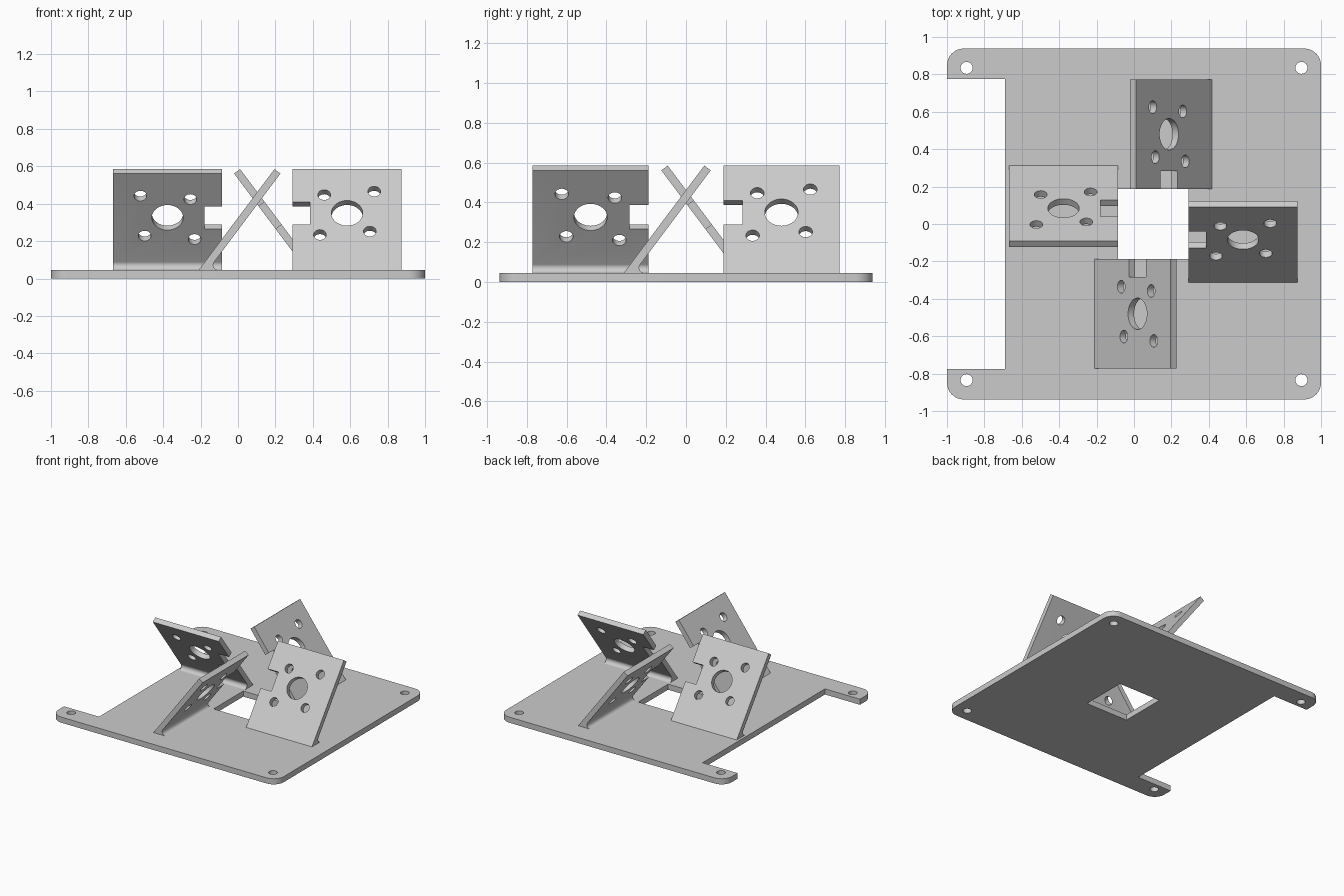
import bpy, bmesh
from math import cos, sin, tan, atan2, pi
from mathutils import Matrix, Vector

if "Cube" in bpy.data.objects:
    bpy.data.objects.remove(bpy.data.objects["Cube"])

T = 0.045                 # plate thickness
CX = 0.103                # centre of the four-fold panel arrangement
V0, V1 = 0.188, 0.772     # radial extent of the panels


def to_object(bm, name):
    bmesh.ops.recalc_face_normals(bm, faces=bm.faces)
    mesh = bpy.data.meshes.new(name)
    bm.to_mesh(mesh)
    bm.free()
    ob = bpy.data.objects.new(name, mesh)
    bpy.context.collection.objects.link(ob)
    return ob


def prism(points, direction, name):
    bm = bmesh.new()
    face = bm.faces.new([bm.verts.new(p) for p in points])
    out = bmesh.ops.extrude_face_region(bm, geom=[face])
    verts = [g for g in out["geom"] if isinstance(g, bmesh.types.BMVert)]
    bmesh.ops.translate(bm, verts=verts, vec=direction)
    return to_object(bm, name)


def add_cylinder(bm, x, y, r, m=Matrix(), depth=0.3):
    bmesh.ops.create_cone(bm, cap_ends=True, segments=40, radius1=r, radius2=r,
                          depth=depth, matrix=m @ Matrix.Translation((x, y, 0)))


def add_box(bm, x0, x1, y0, y1, m=Matrix(), depth=0.3):
    bmesh.ops.create_cube(bm, size=1, matrix=m
                          @ Matrix.Translation(((x0 + x1) / 2, (y0 + y1) / 2, 0))
                          @ Matrix.Diagonal((x1 - x0, y1 - y0, depth, 1)))


def cut(ob, bm):
    cutter = to_object(bm, "cutter")
    cutter.hide_render = True
    mod = ob.modifiers.new("cut", "BOOLEAN")
    mod.operation, mod.solver, mod.object = "DIFFERENCE", "EXACT", cutter
    select(ob)
    bpy.ops.object.modifier_apply(modifier=mod.name)
    bpy.data.objects.remove(cutter, do_unlink=True)
    select(ob)
    bpy.ops.object.shade_smooth_by_angle(angle=0.5)


def select(ob):
    bpy.ops.object.select_all(action="DESELECT")
    ob.select_set(True)
    bpy.context.view_layer.objects.active = ob


# Base plate: rounded outline with side notch, centre window and screw holes
R, HY = 0.09, 0.938
outline = []
for i, (sx, sy) in enumerate([(1, 1), (-1, 1), (-1, -1), (1, -1)]):
    for k in range(11):
        a = (i + k / 10) * pi / 2
        outline.append((sx * (1 - R) + R * cos(a), sy * (HY - R) + R * sin(a), 0))
plate = prism(outline, (0, 0, T), "base_plate")
bm = bmesh.new()
add_box(bm, -1.2, -0.69, -0.775, 0.775)
add_box(bm, CX - V0, CX + V0, -V0, V0)
for sx in (-1, 1):
    for sy in (-1, 1):
        add_cylinder(bm, sx * 0.895, sy * 0.835, 0.032)
cut(plate, bm)

# Slanted motor panel: side profile with a fillet under the overhang
foot = Vector((0, -0.313, T))
slope, normal = Vector((0, 0.6, 0.8)), Vector((0, -0.8, 0.6))
thick, length, d = 0.04, 0.675, 0.055
top = foot + slope * length
heel = foot + Vector((0, thick / 0.8, 0))
angle = atan2(0.8, 0.6)
r = d * tan(angle / 2)
profile = [foot, top, top - normal * thick]
for k in range(13):
    a = (pi / 2 + angle) + (3 * pi / 2 - pi / 2 - angle) * k / 12
    profile.append(heel + Vector((0, d + r * cos(a), r + r * sin(a))))
panel = prism([p + Vector((V0, 0, 0)) for p in profile], (V1 - V0, 0, 0), "motor_panel_1")

# Motor bore, four screw holes and the wire slot
frame = Matrix.Translation(foot) @ Matrix(((1, 0, 0, 0), (0, .6, -.8, 0),
                                           (0, .8, .6, 0), (0, 0, 0, 1)))
MX, MS = 0.48, 0.381
bm = bmesh.new()
add_cylinder(bm, MX, MS, 0.084, frame)
for dx, ds in ((-.122, .122), (.122, -.122), (.145, .145), (-.145, -.145)):
    add_cylinder(bm, MX + dx, MS + ds, 0.034, frame)
add_box(bm, 0.1, 0.283, MS - 0.075, MS + 0.075, frame)
cut(panel, bm)

# Four panels in a pinwheel around the window
for k in range(4):
    ob = panel if k == 0 else panel.copy()
    if k:
        ob.name = f"motor_panel_{k + 1}"
        bpy.context.collection.objects.link(ob)
    ob.location = (CX, 0, 0)
    ob.rotation_euler = (0, 0, k * pi / 2)
